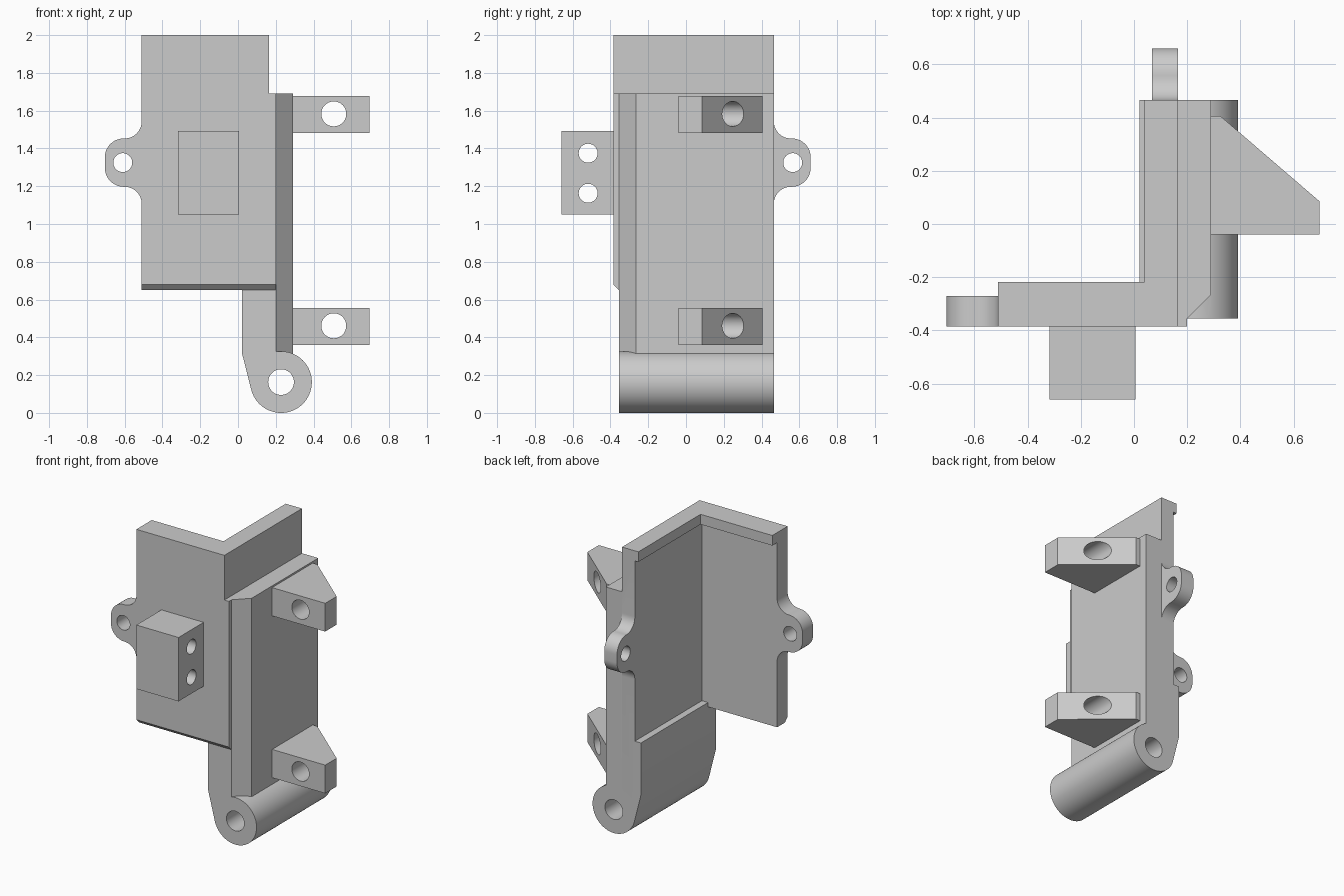
import bpy, bmesh
from math import sin, cos, pi, radians
from mathutils import Vector

cube = bpy.data.objects.get("Cube")
if cube:
    bpy.data.objects.remove(cube, do_unlink=True)

GREY = (0.6, 0.6, 0.6, 1)
grey = bpy.data.materials.new("plain_grey")
grey.use_nodes = True
grey.diffuse_color = GREY
grey.node_tree.nodes["Principled BSDF"].inputs["Base Color"].default_value = GREY


def prism(name, pts, axis, lo, hi):
    """Extrude a flat outline along an axis; the outline uses the other two axes in order."""
    def place(p, d):
        c = list(p)
        c.insert("xyz".index(axis), d)
        return Vector(c)
    bm = bmesh.new()
    rings = [[bm.verts.new(place(p, d)) for p in pts] for d in (lo, hi)]
    n = len(pts)
    for ring in rings:
        bm.faces.new(ring)
    for i in range(n):
        j = (i + 1) % n
        bm.faces.new((rings[0][i], rings[0][j], rings[1][j], rings[1][i]))
    bmesh.ops.recalc_face_normals(bm, faces=bm.faces)
    mesh = bpy.data.meshes.new(name)
    bm.to_mesh(mesh)
    bm.free()
    mesh.materials.append(grey)
    obj = bpy.data.objects.new(name, mesh)
    bpy.context.collection.objects.link(obj)
    return obj


def arc(cx, cy, r, start, end, steps=12):
    angles = [radians(start + (end - start) * i / steps) for i in range(steps + 1)]
    return [(cx + r * cos(a), cy + r * sin(a)) for a in angles]


def disc(cx, cy, r):
    return arc(cx, cy, r, 0, 360, 64)[:-1]


def rect(x0, x1, y0, y1):
    return [(x0, y0), (x1, y0), (x1, y1), (x0, y1)]


def combine(target, other, operation):
    """Apply a boolean and discard the second solid."""
    mod = target.modifiers.new("combine", "BOOLEAN")
    mod.operation, mod.solver, mod.object = operation, "EXACT", other
    bpy.ops.object.select_all(action="DESELECT")
    bpy.context.view_layer.objects.active = target
    target.select_set(True)
    bpy.ops.object.modifier_apply(modifier=mod.name)
    bpy.data.objects.remove(other, do_unlink=True)


def drill(target, axis, centre, r):
    combine(target, prism("drill", disc(*centre, r), axis, -1, 1), "DIFFERENCE")


def finish(obj):
    bm = bmesh.new()
    bm.from_mesh(obj.data)
    bmesh.ops.remove_doubles(bm, verts=bm.verts, dist=1e-5)
    bmesh.ops.dissolve_limit(bm, angle_limit=radians(0.5), verts=bm.verts, edges=bm.edges)
    bm.to_mesh(obj.data)
    bm.free()
    bpy.ops.object.select_all(action="DESELECT")
    bpy.context.view_layer.objects.active = obj
    obj.select_set(True)
    bpy.ops.object.shade_smooth_by_angle(angle=radians(30))


def ear(name, axis, edge, side, z, lo, hi):
    """Rounded screw ear blending into a vertical edge with fillets."""
    upper = arc(0.09, 0.218, 0.09, 180, 270) + arc(0.095, 0.028, 0.1, 90, 0)
    half = [(-0.03, 0.218)] + upper
    pts = half + [(u, -v) for u, v in reversed(half)]
    obj = prism(name, [(edge + side * u, z + v) for u, v in pts], axis, lo, hi)
    drill(obj, axis, (edge + side * 0.1, z), 0.05)
    return obj


FRONT, FACE, BACK = -0.385, -0.355, 0.465
SHOULDER, LEDGE = 1.69, 0.68
EAR_Z = 1.325
HINGE, HINGE_R = (0.228, 0.163), 0.163

# Front plate with top lip and chamfered bottom
frame = prism("bracket_frame", [(FRONT, LEDGE), (FRONT, 2), (-0.217, 2), (-0.217, 1.93),
                                (-0.27, 1.93), (-0.27, 0.65), (FACE, 0.65)], "x", -0.51, 0.2)
combine(frame, prism("notch", rect(0.165, 0.5, -0.5, 0.5), "z", SHOULDER, 2.1), "DIFFERENCE")

# Side wall with top lip
wall = prism("side_wall", [(0.067, 0.6), (0.067, 1.93), (0.04, 1.93), (0.04, 2),
                           (0.165, 2), (0.165, 0.6)], "y", -0.3, BACK)

# Thick outer side and tapered hinge arm, with a bevelled front corner
outer = prism("outer_side", [(0.1, SHOULDER), (0.1, LEDGE), (0.02, LEDGE), (0.02, 0.32),
                             (0.07, 0.123), HINGE, (0.29, HINGE[1]), (0.29, SHOULDER)],
              "y", FACE, BACK)
combine(outer, prism("bevel", [(0.2, FACE), (0.2, -0.5), (0.4, -0.5), (0.4, -0.265 + 0.11),
                               (0.29, -0.265)], "z", 0.1, 1.8), "DIFFERENCE")

# Hinge barrel
barrel = prism("hinge_barrel", disc(*HINGE, HINGE_R), "y", FACE, BACK)

for part in (wall, outer, barrel,
             ear("left_ear", "y", -0.51, -1, EAR_Z, FRONT, -0.27),
             ear("rear_ear", "x", BACK, 1, EAR_Z, 0.067, 0.165)):
    combine(frame, part, "UNION")
drill(frame, "y", HINGE, 0.068)
finish(frame)

# Front block with two cross holes
block = prism("front_block", rect(-0.318, 0.006, -0.66, FRONT), "z", 1.05, 1.493)
for z in (1.375, 1.163):
    drill(block, "x", (-0.518, z), 0.05)
finish(block)

# Gusset lugs on the side
for name, z in (("upper_lug", 1.58), ("lower_lug", 0.458)):
    lug = prism(name, [(0.29, -0.04), (0.697, -0.04), (0.697, 0.085), (0.325, 0.405),
                       (0.29, 0.405)], "z", z - 0.098, z + 0.098)
    drill(lug, "y", (0.507, z + 0.003), 0.066)
    finish(lug)
